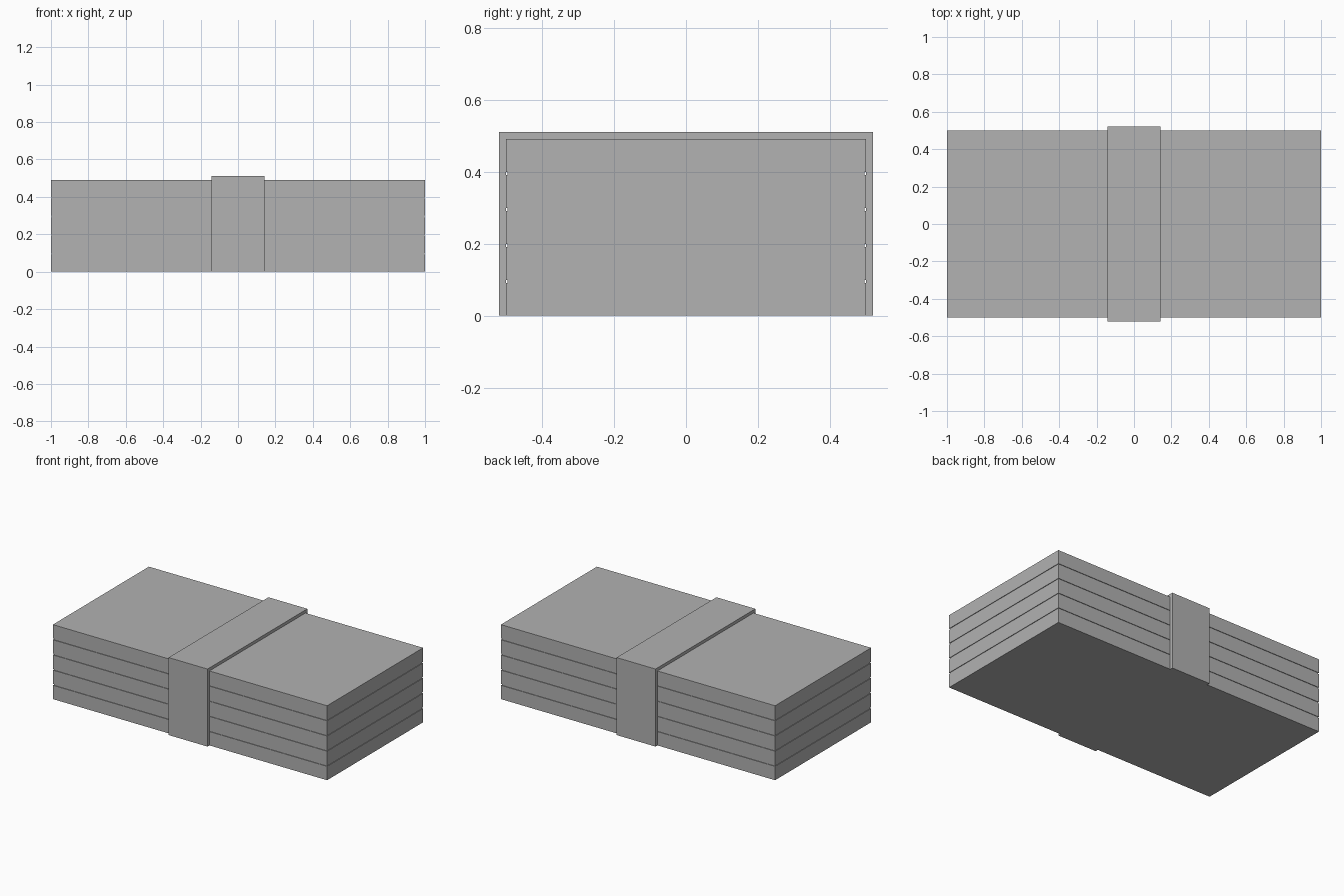
import bpy
import bmesh

HALF_X, HALF_Y = 1.0, 0.5
PITCH, GAP, COUNT = 0.1, 0.009, 5
TOP = PITCH * COUNT - GAP

cube = bpy.data.objects.get("Cube")
if cube:
    bpy.data.objects.remove(cube, do_unlink=True)

gray = bpy.data.materials.new("plain gray")
gray.use_nodes = True
gray.diffuse_color = (0.445, 0.445, 0.445, 1)
gray.node_tree.nodes["Principled BSDF"].inputs["Base Color"].default_value = gray.diffuse_color


def finish(name, bm):
    bmesh.ops.recalc_face_normals(bm, faces=bm.faces)
    mesh = bpy.data.meshes.new(name)
    bm.to_mesh(mesh)
    bm.free()
    mesh.materials.append(gray)
    obj = bpy.data.objects.new(name, mesh)
    bpy.context.collection.objects.link(obj)
    return obj


# Stack of slabs: one block whose side walls step in at each narrow seam
def build_stack():
    inset = 0.004
    levels = []
    for i in range(COUNT):
        low, high = i * PITCH, (i + 1) * PITCH - GAP
        if i:
            levels.append((low, inset))
        levels += [(low, 0), (high, 0)]
        if i < COUNT - 1:
            levels.append((high, inset))
    bm = bmesh.new()
    rings = []
    for z, d in levels:
        x, y = HALF_X - d, HALF_Y - d
        rings.append([bm.verts.new((sx * x, sy * y, z))
                      for sx, sy in ((-1, -1), (1, -1), (1, 1), (-1, 1))])
    for a, b in zip(rings, rings[1:]):
        for k in range(4):
            n = (k + 1) % 4
            bm.faces.new((a[k], a[n], b[n], b[k]))
    bm.faces.new(rings[0])
    bm.faces.new(rings[-1])
    finish("slab_stack", bm)


# Wrapping band: an upside-down U profile extruded across the middle
def build_band():
    half_width, thick = 0.142, 0.02
    outer, peak = HALF_Y + thick, TOP + thick
    profile = [(-outer, 0), (-outer, peak), (outer, peak), (outer, 0),
               (HALF_Y, 0), (HALF_Y, TOP), (-HALF_Y, TOP), (-HALF_Y, 0)]
    bm = bmesh.new()
    face = bm.faces.new([bm.verts.new((-half_width, y, z)) for y, z in profile])
    result = bmesh.ops.extrude_face_region(bm, geom=[face])
    moved = [v for v in result["geom"] if isinstance(v, bmesh.types.BMVert)]
    bmesh.ops.translate(bm, verts=moved, vec=(2 * half_width, 0, 0))
    finish("wrapping_band", bm)


build_stack()
build_band()
